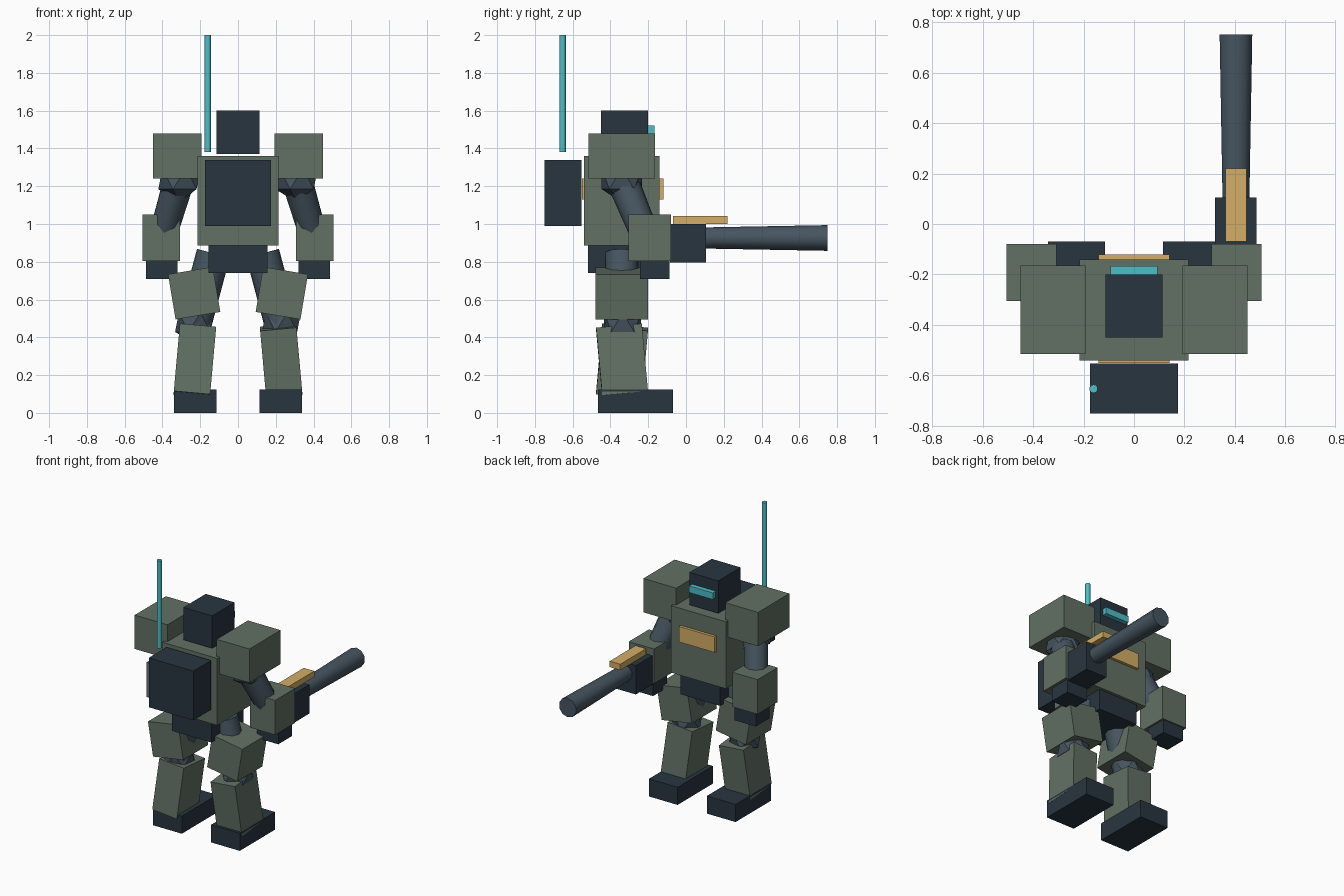
import bpy
import math
from mathutils import Vector

if "Cube" in bpy.data.objects:
    bpy.data.objects.remove(bpy.data.objects["Cube"])


def material(name, r, g, b):
    m = bpy.data.materials.new(name)
    m.diffuse_color = [(c / 255) ** 2.2 for c in (r, g, b)] + [1]
    m.use_nodes = True
    m.node_tree.nodes["Principled BSDF"].inputs["Base Color"].default_value = m.diffuse_color
    return m


GREEN = material("armour_green", 98, 112, 100)
DARK = material("dark_steel", 45, 56, 66)
METAL = material("limb_metal", 72, 86, 97)
TEAL = material("teal", 78, 188, 197)
GOLD = material("gold", 210, 172, 102)


def finish(name, mat):
    ob = bpy.context.object
    ob.name = name
    ob.data.materials.append(mat)
    return ob


def box(name, mat, x, y, z, rot=(0, 0, 0)):
    """Box from its (min, max) extents on each axis."""
    ext = (x, y, z)
    bpy.ops.mesh.primitive_cube_add(size=1, location=[(a + b) / 2 for a, b in ext])
    ob = finish(name, mat)
    ob.scale = [b - a for a, b in ext]
    ob.rotation_euler = rot
    return ob


def rod(name, mat, start, end, r1, r2, sides=10):
    """Tapered cylinder between two points."""
    a, b = Vector(start), Vector(end)
    bpy.ops.mesh.primitive_cone_add(vertices=sides, radius1=r1, radius2=r2,
                                    depth=(b - a).length, location=(a + b) / 2)
    ob = finish(name, mat)
    ob.rotation_euler = (b - a).to_track_quat('Z', 'Y').to_euler()
    bpy.ops.object.shade_smooth_by_angle(angle=math.radians(50))
    return ob


def joint(name, centre, radius):
    bpy.ops.mesh.primitive_ico_sphere_add(subdivisions=1, radius=radius, location=centre)
    return finish(name, METAL)


# Trunk and head
box("torso", GREEN, (-0.215, 0.215), (-0.54, -0.14), (0.885, 1.36))
box("chest_band", GOLD, (-0.14, 0.14), (-0.55, -0.12), (1.13, 1.24))
box("pelvis", DARK, (-0.155, 0.155), (-0.52, -0.16), (0.74, 0.89))
box("head", DARK, (-0.113, 0.113), (-0.45, -0.2), (1.37, 1.6))
box("visor", TEAL, (-0.093, 0.093), (-0.21, -0.167), (1.475, 1.522))

# Backpack and antenna
box("backpack", DARK, (-0.175, 0.175), (-0.75, -0.552), (0.99, 1.34))
rod("antenna", TEAL, (-0.16, -0.653, 1.38), (-0.16, -0.653, 2.0), 0.017, 0.017)

for side, s in (("right", 1), ("left", -1)):
    def span(a, b):
        return tuple(sorted((s * a, s * b)))

    # Arm
    box(side + "_shoulder_armour", GREEN, span(0.193, 0.45), (-0.515, -0.165), (1.24, 1.48))
    joint(side + "_shoulder_joint", (s * 0.31, -0.34, 1.24), 0.125)
    rod(side + "_upper_arm", METAL, (s * 0.31, -0.34, 1.24), (s * 0.41, -0.2, 0.9), 0.085, 0.075)
    box(side + "_forearm", GREEN, span(0.307, 0.505), (-0.305, -0.08), (0.805, 1.05))
    box(side + "_hand", DARK, span(0.32, 0.486), (-0.243, -0.088), (0.71, 0.81))

    # Leg
    rod(side + "_upper_leg", METAL, (s * 0.13, -0.34, 0.845), (s * 0.23, -0.34, 0.47), 0.09, 0.09)
    box(side + "_thigh_armour", GREEN, span(0.112, 0.352), (-0.48, -0.2), (0.513, 0.755),
        rot=(0, s * 0.165, 0))
    joint(side + "_knee_joint", (s * 0.23, -0.335, 0.48), 0.115)
    box(side + "_shin_armour", GREEN, span(0.132, 0.325), (-0.46, -0.217), (0.095, 0.455),
        rot=(s * 0.09, -s * 0.09, 0))
    box(side + "_foot", DARK, span(0.115, 0.34), (-0.465, -0.07), (0, 0.125))

# Cannon on the right arm
box("cannon_body", DARK, (0.32, 0.486), (-0.085, 0.105), (0.795, 1.0))
rod("cannon_barrel", METAL, (0.404, 0.05, 0.926), (0.404, 0.75, 0.926), 0.055, 0.068)
box("cannon_sight", GOLD, (0.362, 0.445), (-0.07, 0.22), (1.0, 1.042))
